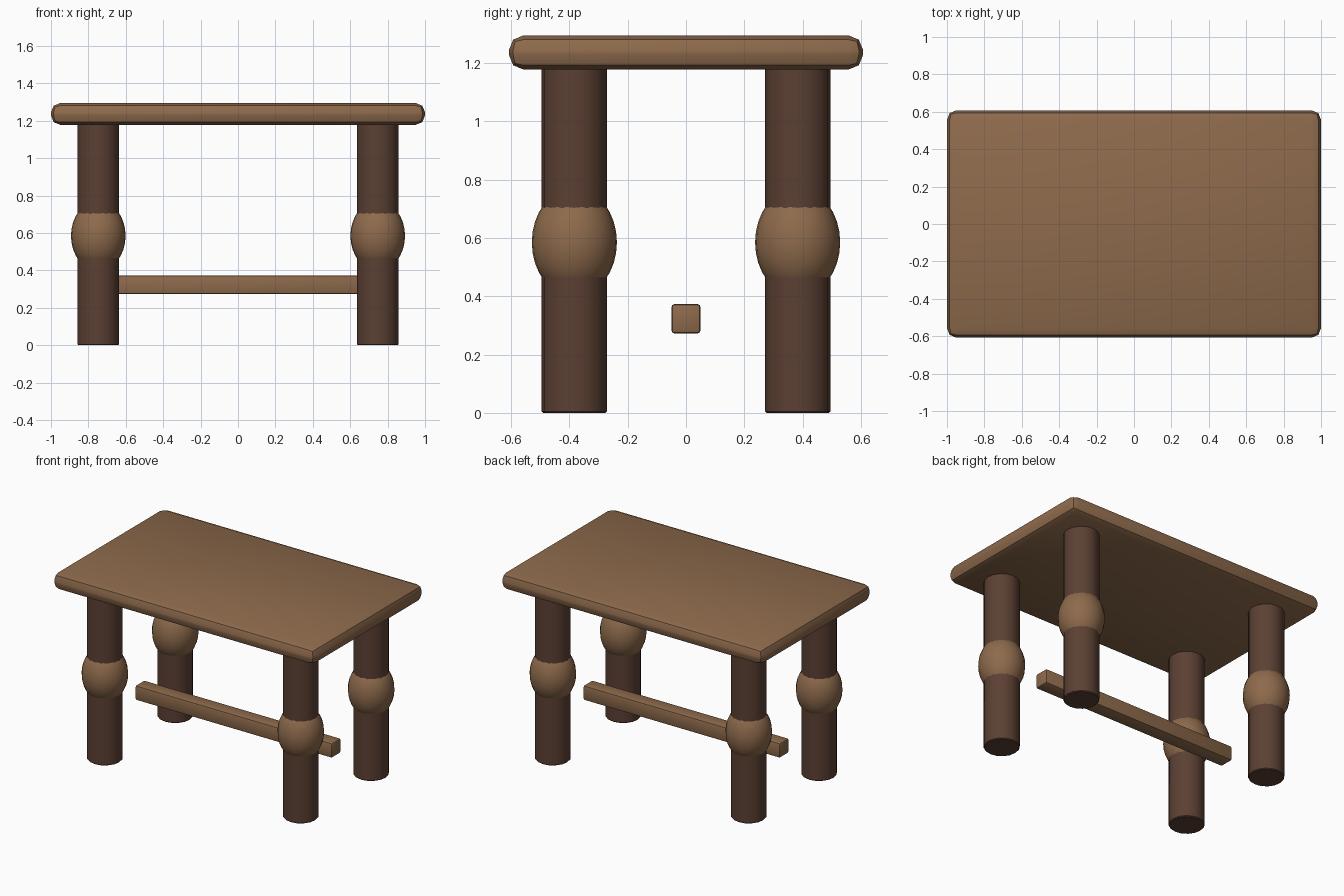
import bpy
import math

cube = bpy.data.objects.get("Cube")
if cube:
    bpy.data.objects.remove(cube, do_unlink=True)


def make_material(name, rgb):
    mat = bpy.data.materials.new(name)
    mat.use_nodes = True
    colour = (*rgb, 1.0)
    mat.diffuse_color = colour
    mat.node_tree.nodes["Principled BSDF"].inputs["Base Color"].default_value = colour
    return mat


light_wood = make_material("light_wood", (0.27, 0.145, 0.072))
dark_wood = make_material("dark_wood", (0.105, 0.051, 0.033))


def finish(name, mat, bevel=0.0, segments=1):
    """Name, colour, bevel and smooth the active object."""
    obj = bpy.context.active_object
    obj.name = name
    obj.data.materials.append(mat)
    bpy.ops.object.transform_apply(location=False, rotation=False, scale=True)
    if bevel:
        mod = obj.modifiers.new("Bevel", "BEVEL")
        mod.width = bevel
        mod.segments = segments
        mod.limit_method = 'ANGLE'
        mod.angle_limit = math.radians(40)
        bpy.ops.object.modifier_apply(modifier=mod.name)
    bpy.ops.object.shade_smooth_by_angle(angle=math.radians(30))
    return obj


def box(name, size, z, mat, bevel, segments):
    bpy.ops.mesh.primitive_cube_add(size=1, location=(0, 0, z))
    bpy.context.active_object.scale = size
    return finish(name, mat, bevel, segments)


# Rounded slab top
box("table_top", (2.0, 1.215, 0.117), 1.2365, light_wood, 0.05, 2)

# Lengthwise rail between the legs
box("stretcher", (1.5, 0.1, 0.1), 0.323, light_wood, 0.01, 2)

# Four round legs, each with a turned bulge
LEG_HEIGHT = 1.185
for x_name, sx in (("left", 1), ("right", -1)):
    for y_name, sy in (("front", -1), ("back", 1)):
        x, y = sx * 0.747, sy * 0.383
        bpy.ops.mesh.primitive_cylinder_add(
            vertices=16, radius=0.112, depth=LEG_HEIGHT,
            location=(x, y, LEG_HEIGHT / 2))
        finish(f"{y_name}_{x_name}_leg", dark_wood, 0.005, 1)

        bpy.ops.mesh.primitive_uv_sphere_add(
            segments=24, ring_count=16, radius=0.146, location=(x, y, 0.585))
        bpy.context.active_object.scale.z = 1.28
        finish(f"{y_name}_{x_name}_leg_bulge", light_wood)
